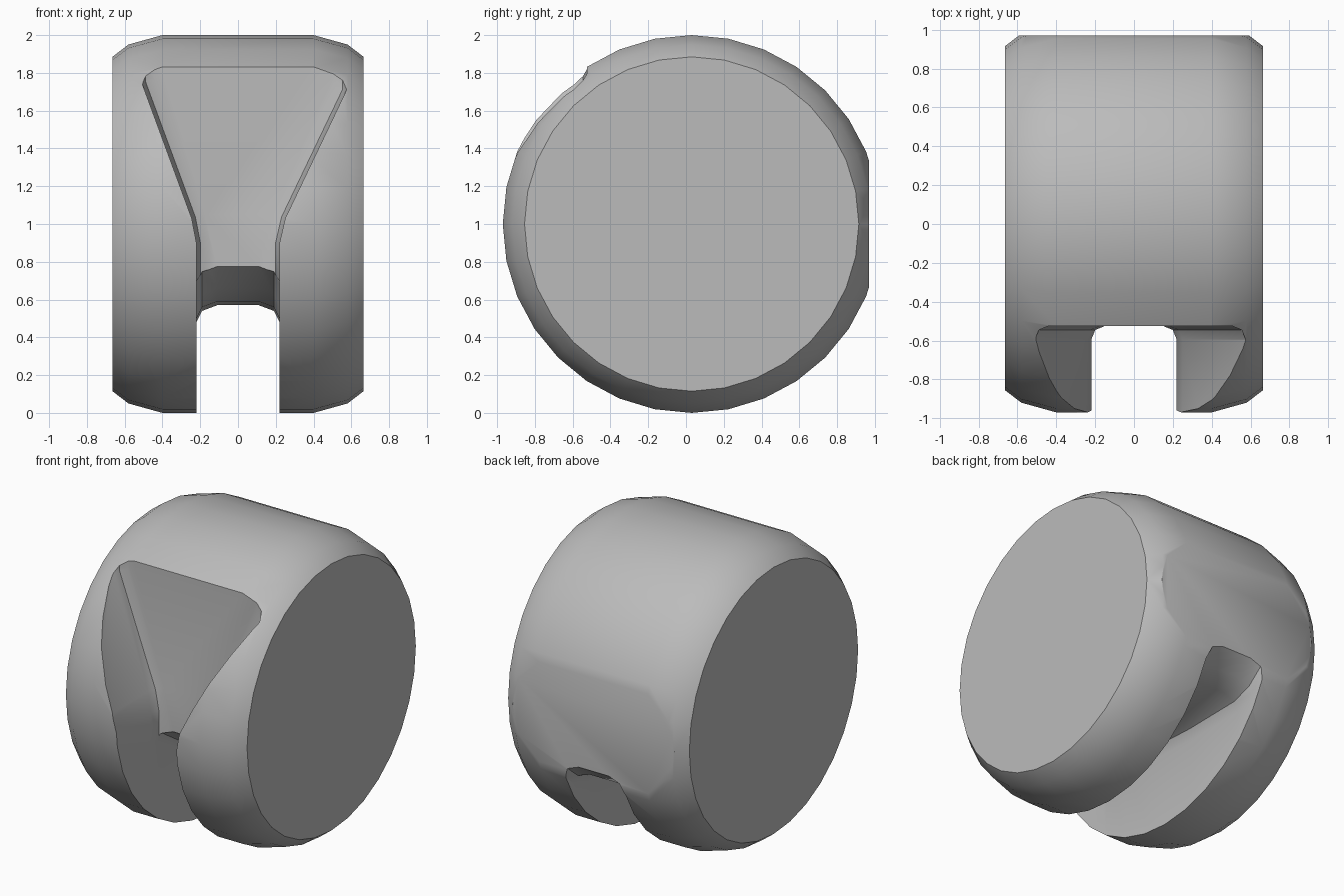
import bpy, bmesh
from math import sin, cos, tau, radians
from mathutils import Vector

cube = bpy.data.objects.get("Cube")
if cube:
    bpy.data.objects.remove(cube)

grey = bpy.data.materials.new("plain grey")
grey.use_nodes = True
colour = (0.5, 0.5, 0.5, 1)
grey.diffuse_color = colour
grey.node_tree.nodes["Principled BSDF"].inputs["Base Color"].default_value = colour


def loft(bm, rings):
    """Skin a list of closed point rings and cap both ends."""
    loops = [[bm.verts.new(p) for p in ring] for ring in rings]
    for a, b in zip(loops, loops[1:]):
        for i in range(len(a)):
            j = (i + 1) % len(a)
            bm.faces.new((a[i], a[j], b[j], b[i]))
    caps = [bm.faces.new(loops[0]), bm.faces.new(loops[-1])]
    bmesh.ops.recalc_face_normals(bm, faces=bm.faces)
    return caps


def finish(bm, name):
    mesh = bpy.data.meshes.new(name)
    bm.to_mesh(mesh)
    bm.free()
    mesh.materials.append(grey)
    ob = bpy.data.objects.new(name, mesh)
    bpy.context.collection.objects.link(ob)
    return ob


# Drum with rounded rims, lying on the x axis, flattened at the back
SIDES = 32
half = [(0.4, 1.0), (0.58, 0.95), (0.665, 0.885)]
profile = [(-x, r) for x, r in reversed(half)] + half
bm = bmesh.new()
loft(bm, [[(x, 0.03 + r * sin(tau * i / SIDES), 1 + r * cos(tau * i / SIDES))
           for i in range(SIDES)] for x, r in profile])
cut = bmesh.ops.bisect_plane(bm, geom=bm.verts[:] + bm.edges[:] + bm.faces[:],
                             plane_co=(0, 0.97, 0), plane_no=(0, 1, 0), clear_outer=True)
bmesh.ops.holes_fill(bm, edges=[e for e in cut["geom_cut"] if isinstance(e, bmesh.types.BMEdge)])
bmesh.ops.recalc_face_normals(bm, faces=bm.faces)
drum = finish(bm, "drum_body")

# Funnel-shaped front recess with a softened rear edge
outline = [(-0.22, -0.2), (0.22, -0.2), (0.22, 0.9), (0.25, 1.03), (0.575, 1.71), (0.575, 2.2),
           (-0.51, 2.2), (-0.51, 1.75), (-0.245, 1.03), (-0.22, 0.9)]
bm = bmesh.new()
caps = loft(bm, [[(x, y, z) for x, z in outline] for y in (-1.2, -0.525)])
bmesh.ops.bevel(bm, geom=list(caps[1].edges), offset=0.07, segments=2,
                profile=0.5, affect='EDGES')
funnel = finish(bm, "funnel_cutter")

# Slot running underneath from front to back, its ceiling sagging in the middle
ceiling = [(-0.62, 0.79), (-0.525, 0.775), (-0.35, 0.66), (-0.1, 0.59), (0.3, 0.57),
           (0.72, 0.575), (0.86, 0.62), (0.97, 0.71), (1.2, 0.9)]


def slot_section(y, h):
    side = [(0.22, -0.2), (0.22, h - 0.09), (0.19, h - 0.03), (0.11, h)]
    return [(x, y, z) for x, z in side + [(-x, z) for x, z in reversed(side)]]


bm = bmesh.new()
loft(bm, [slot_section(y, h) for y, h in ceiling])
slot = finish(bm, "slot_cutter")

# Carve the drum
bpy.context.view_layer.objects.active = drum
drum.select_set(True)
for cutter in (funnel, slot):
    mod = drum.modifiers.new(cutter.name, 'BOOLEAN')
    mod.operation = 'DIFFERENCE'
    mod.solver = 'EXACT'
    mod.object = cutter
    bpy.ops.object.modifier_apply(modifier=mod.name)
    bpy.data.objects.remove(cutter)
bpy.ops.object.shade_smooth_by_angle(angle=radians(32))
